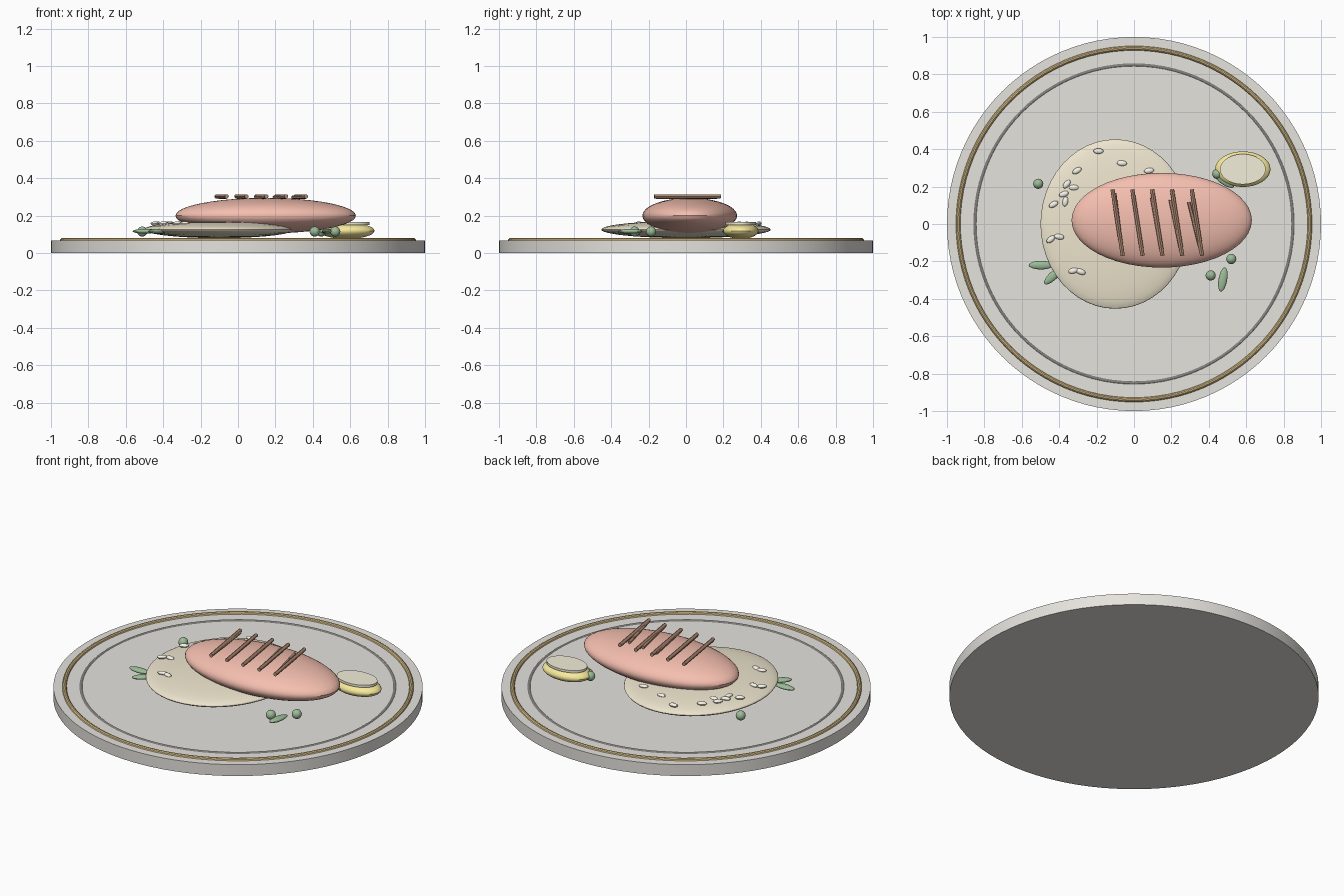
import bpy, math
from mathutils import Vector

if "Cube" in bpy.data.objects:
    bpy.data.objects.remove(bpy.data.objects["Cube"])

def paint(ob, name, col):
    if col:
        m = bpy.data.materials.get(name) or bpy.data.materials.new(name)
        m.diffuse_color = (*col, 1)
        m.use_nodes = True
        m.node_tree.nodes["Principled BSDF"].inputs["Base Color"].default_value = m.diffuse_color
        ob.data.materials.append(m)

def finish(name, mat, col):
    ob = bpy.context.object
    ob.name = name
    bpy.ops.object.shade_smooth_by_angle()
    paint(ob, mat, col)
    return ob

def blob(name, loc, size, mat, col, rot=0, seg=24):
    bpy.ops.mesh.primitive_uv_sphere_add(segments=seg, ring_count=seg // 2, radius=1, location=loc)
    ob = bpy.context.object
    ob.scale = size
    ob.rotation_euler.z = math.radians(rot)
    bpy.ops.object.transform_apply(location=False)
    return finish(name, mat, col)

def disc(name, loc, size, mat, col, verts=64):
    bpy.ops.mesh.primitive_cylinder_add(vertices=verts, radius=1, depth=2, location=loc)
    bpy.context.object.scale = size
    bpy.ops.object.transform_apply(location=False)
    return finish(name, mat, col)

def ring(name, r, t, z, mat, col):
    bpy.ops.mesh.primitive_torus_add(major_radius=r, minor_radius=t, location=(0, 0, z),
                                     major_segments=96, minor_segments=10)
    return finish(name, mat, col)

def bar(name, a, b, r, mat, col):
    a, b = Vector(a), Vector(b)
    bpy.ops.mesh.primitive_cylinder_add(vertices=12, radius=r, depth=(b - a).length, location=(a + b) / 2)
    bpy.context.object.rotation_euler = (b - a).to_track_quat('Z', 'Y').to_euler()
    return finish(name, mat, col)

# Plate with gold trim and an inner ring
disc("plate", (0, 0, 0.034), (1, 1, 0.034), "china", (0.79, 0.77, 0.73), 96)
ring("gold_trim", 0.94, 0.012, 0.068, "gold", (0.72, 0.54, 0.25))
ring("inner_ring", 0.85, 0.007, 0.066, "china", (0.79, 0.77, 0.73))

# Rice bed and fish fillet
blob("rice_bed", (-0.1, 0, 0.126), (0.4, 0.453, 0.046), "rice", (0.86, 0.79, 0.62), seg=48)
blob("fillet", (0.148, 0.02, 0.2), (0.482, 0.253, 0.095), "fish", (0.91, 0.52, 0.43), seg=48)

# Grill marks, each with a thinner stray line fanning out
brown = (0.42, 0.25, 0.17)
for i in range(5):
    x = -0.115 + 0.106 * i
    bar(f"grill_mark_{i}", (x, 0.185, 0.303), (x + 0.055, -0.17, 0.303), 0.011, "char", brown)
    bar(f"grill_line_{i}", (x + 0.012 - 0.007 * i, 0.165 - 0.012 * i, 0.299),
        (x + 0.052, -0.16, 0.299), 0.009, "char", brown)

# Lemon half with cut face
blob("lemon", (0.582, 0.293, 0.119), (0.148, 0.095, 0.043), "lemon", (0.93, 0.82, 0.33), seg=32)
disc("lemon_cut_face", (0.582, 0.293, 0.158), (0.122, 0.081, 0.007), "pulp", (0.9, 0.86, 0.7), 40)

# Rice grains scattered over the bed
grains = [(-0.19, 0.39, 0), (-0.065, 0.325, -5), (-0.305, 0.285, 30), (0.08, 0.285, 10),
          (-0.36, 0.213, 50), (-0.322, 0.195, 0), (-0.375, 0.16, 20), (-0.43, 0.105, 30),
          (-0.367, 0.12, 80), (-0.445, -0.082, 40), (-0.4, -0.068, -10), (-0.285, -0.255, -20),
          (-0.325, -0.25, 15)]
for i, (x, y, r) in enumerate(grains):
    blob(f"rice_grain_{i}", (x, y, 0.158), (0.027, 0.015, 0.011), "grain", (0.93, 0.9, 0.82), r, 16)

# Peas and herb leaves
green = (0.33, 0.5, 0.31)
for i, (x, y) in enumerate([(-0.512, 0.215), (0.41, -0.275), (0.52, -0.187), (0.445, 0.268)]):
    blob(f"pea_{i}", (x, y, 0.115), (0.027, 0.027, 0.027), "green", green)
for i, (x, y, r) in enumerate([(-0.497, -0.22, 0), (-0.43, -0.275, 43), (0.475, -0.297, 80), (0.48, 0.235, -35)]):
    blob(f"herb_leaf_{i}", (x, y, 0.117), (0.066, 0.023, 0.013), "green", green, r)
